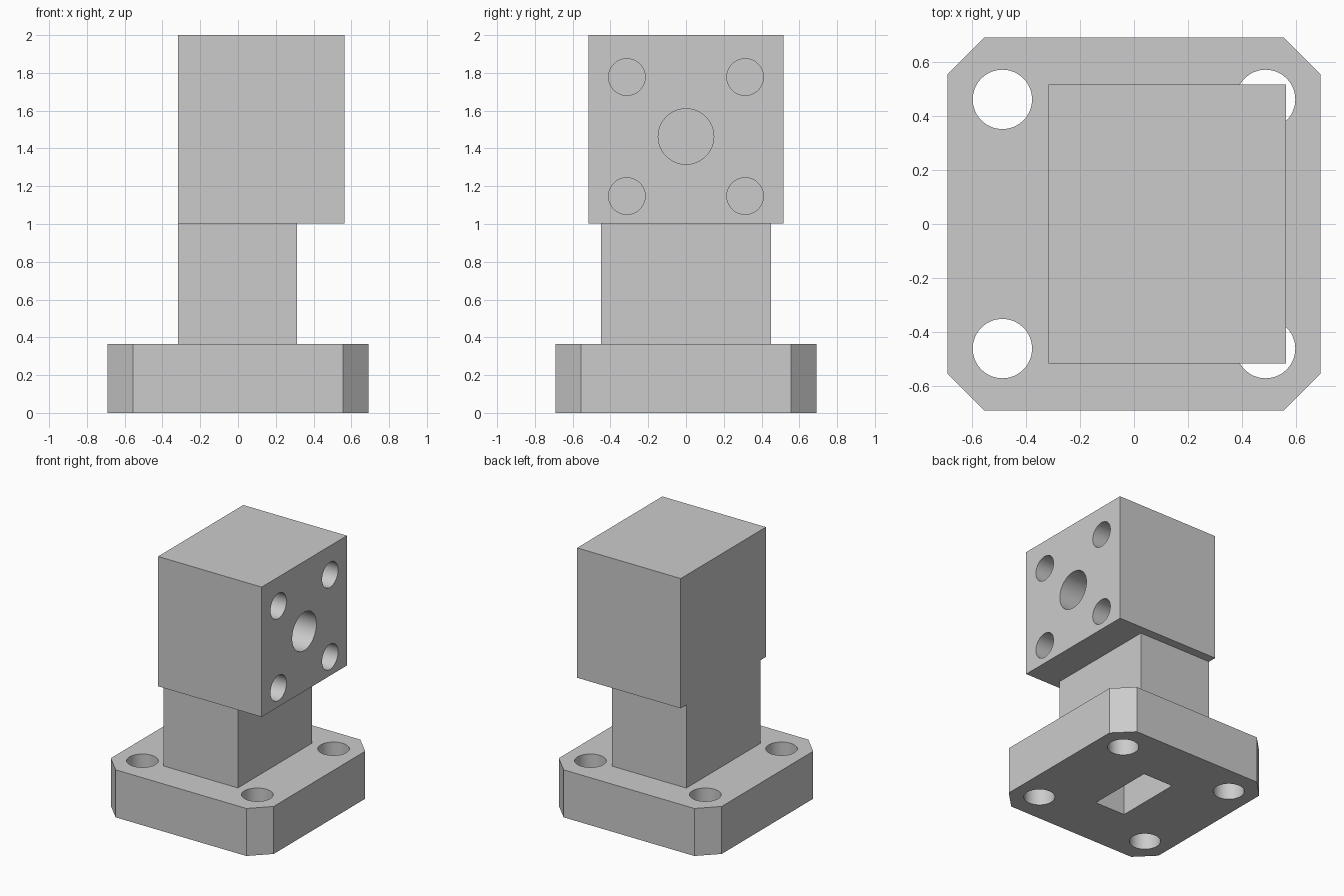
import bpy
import bmesh
import math
from mathutils import Matrix

default = bpy.data.objects.get("Cube")
if default:
    bpy.data.objects.remove(default, do_unlink=True)

grey = bpy.data.materials.new("machined_grey")
grey.use_nodes = True
grey.diffuse_color = (0.6, 0.6, 0.6, 1)
grey.node_tree.nodes["Principled BSDF"].inputs["Base Color"].default_value = (0.6, 0.6, 0.6, 1)


def finish(name, bm):
    mesh = bpy.data.meshes.new(name)
    bm.to_mesh(mesh)
    bm.free()
    mesh.materials.append(grey)
    obj = bpy.data.objects.new(name, mesh)
    bpy.context.collection.objects.link(obj)
    return obj


def box(name, low, high, chamfer=0):
    bm = bmesh.new()
    bmesh.ops.create_cube(bm, size=1)
    for v in bm.verts:
        v.co = [(a + b) / 2 + c * (b - a) for a, b, c in zip(low, high, v.co)]
    if chamfer:
        upright = [e for e in bm.edges
                   if abs(e.verts[0].co.z - e.verts[1].co.z) > 0.01]
        bmesh.ops.bevel(bm, geom=upright, offset=chamfer, segments=1, affect='EDGES')
    return finish(name, bm)


def cylinder(name, center, radius, depth, along_x=False):
    bm = bmesh.new()
    turn = Matrix.Rotation(math.pi / 2, 4, 'Y') if along_x else Matrix()
    bmesh.ops.create_cone(bm, cap_ends=True, segments=64, radius1=radius, radius2=radius,
                          depth=depth, matrix=Matrix.Translation(center) @ turn)
    return finish(name, bm)


def combine(target, tool, operation):
    tool.hide_render = True
    mod = target.modifiers.new("boolean", 'BOOLEAN')
    mod.operation = operation
    mod.solver = 'EXACT'
    mod.object = tool
    bpy.context.view_layer.objects.active = target
    bpy.ops.object.modifier_apply(modifier=mod.name)
    bpy.data.objects.remove(tool, do_unlink=True)


def cut_channel(target):
    combine(target, box("channel_cutter", (-0.13, -0.265, -0.1), (0.13, 0.265, 1.65)), 'DIFFERENCE')


# Mounting flange with clipped corners and four through holes
flange = box("mounting_flange", (-0.692, -0.692, 0), (0.692, 0.692, 0.365), 0.137)
for x in (-0.488, 0.488):
    for y in (-0.462, 0.462):
        combine(flange, cylinder("bolt_hole", (x, y, 0.18), 0.11, 1), 'DIFFERENCE')
cut_channel(flange)

# Neck and head block, flush on the right-hand back of the port
body = box("neck_and_head", (-0.317, -0.517, 1.003), (0.563, 0.517, 2))
combine(body, box("neck", (-0.317, -0.449, 0.365), (0.313, 0.449, 1.2)), 'UNION')
cut_channel(body)

# Central port opens into the channel, with four blind screw holes around it
combine(body, cylinder("port_hole", (0.35, 0, 1.463), 0.147, 0.6, True), 'DIFFERENCE')
for y in (-0.313, 0.313):
    for z in (1.148, 1.778):
        combine(body, cylinder("screw_hole", (0.563, y, z), 0.097, 0.6, True), 'DIFFERENCE')

# Smooth hole walls, sharp edges elsewhere
for obj in (flange, body):
    bpy.ops.object.select_all(action='DESELECT')
    obj.select_set(True)
    bpy.context.view_layer.objects.active = obj
    bpy.ops.object.shade_smooth_by_angle(angle=math.radians(30))
